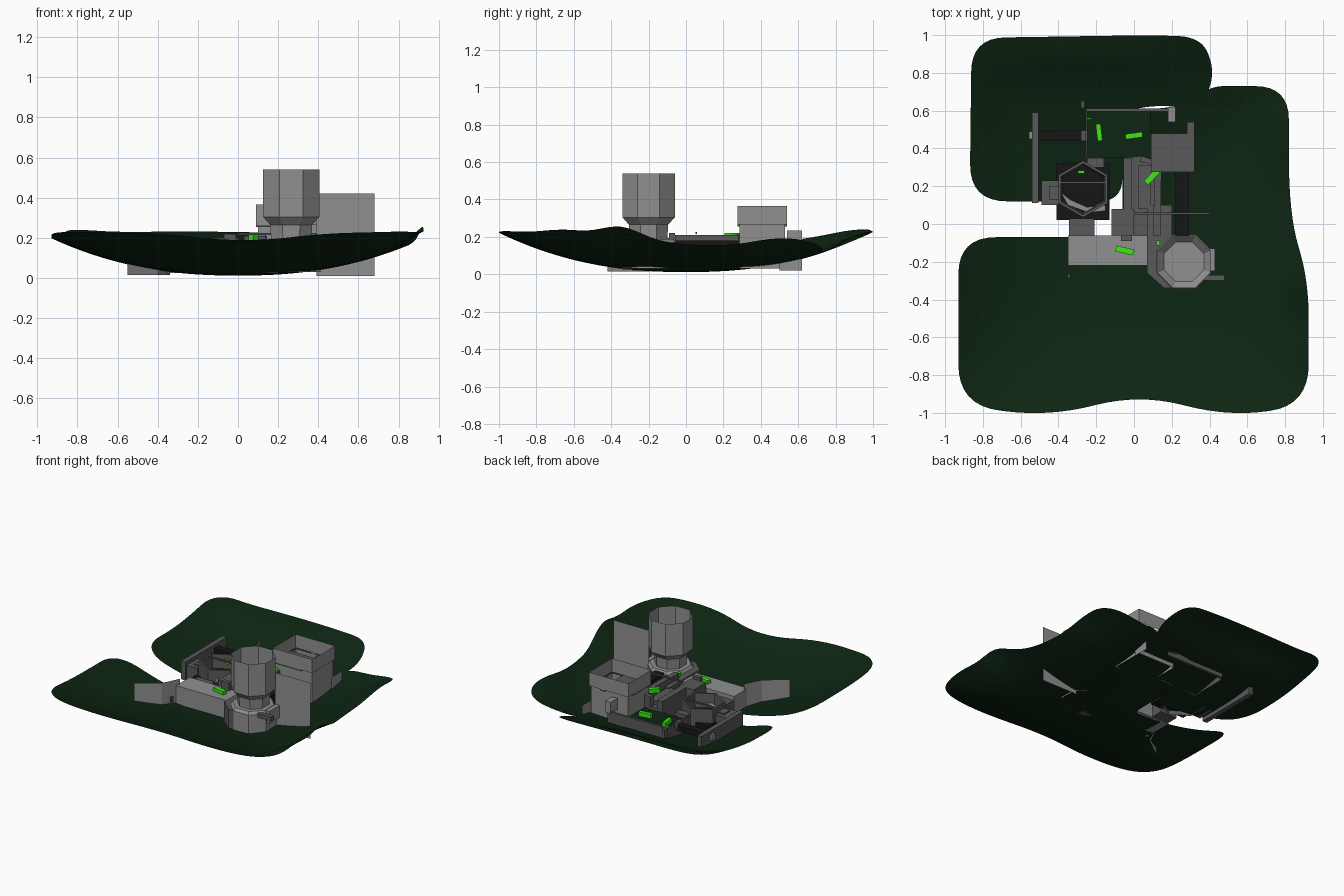
import bpy, bmesh
from math import sin, cos, pi, radians, exp
from mathutils import Vector

if "Cube" in bpy.data.objects:
    bpy.data.objects.remove(bpy.data.objects["Cube"])


def material(name, rgb):
    m = bpy.data.materials.new(name)
    m.diffuse_color = (*rgb, 1)
    m.use_nodes = True
    m.node_tree.nodes["Principled BSDF"].inputs["Base Color"].default_value = m.diffuse_color
    return m


GREEN = material("dark_green", (0.004, 0.018, 0.006))
LIME = material("bright_green", (0.045, 0.8, 0.006))
BLACK = material("black", (0.008, 0.008, 0.008))
DARK = material("dark_grey", (0.1, 0.1, 0.1))
GREY = material("grey", (0.28, 0.28, 0.28))


def make(name, bm, mat=None):
    me = bpy.data.meshes.new(name)
    bm.to_mesh(me)
    bm.free()
    ob = bpy.data.objects.new(name, me)
    bpy.context.collection.objects.link(ob)
    me.materials.append(mat or GREY)
    return ob


def box(name, x0, x1, y0, y1, z0, z1, mat=None, rot=0):
    bm = bmesh.new()
    bmesh.ops.create_cube(bm, size=1)
    for v in bm.verts:
        v.co = Vector((v.co.x * (x1 - x0), v.co.y * (y1 - y0), v.co.z * (z1 - z0)))
    ob = make(name, bm, mat)
    ob.location = ((x0 + x1) / 2, (y0 + y1) / 2, (z0 + z1) / 2)
    ob.rotation_euler.z = radians(rot)
    return ob


def prism(name, cx, cy, sides, turn, profile, mat=None, floor=None):
    """Rings of (radius, z) bridged together, with an optional floor ring."""
    bm = bmesh.new()
    rings = []
    for r, z in profile:
        rings.append([bm.verts.new((cx + r * cos(turn + 2 * pi * i / sides),
                                    cy + r * sin(turn + 2 * pi * i / sides), z)) for i in range(sides)])
    for a, b in zip(rings, rings[1:]):
        for i in range(sides):
            j = (i + 1) % sides
            bm.faces.new((a[i], a[j], b[j], b[i]))
    if floor is not None:
        bm.faces.new(rings[floor])
    return make(name, bm, mat)


def slab(name, pts, z0, z1, mat=None, wall=False):
    """Extruded outline: closed block, or an open standing sheet when wall is set."""
    bm = bmesh.new()
    lo = [bm.verts.new((x, y, z0)) for x, y in pts]
    hi = [bm.verts.new((x, y, z1)) for x, y in pts]
    n = len(pts)
    for i in range(n - 1 if wall else n):
        j = (i + 1) % n
        bm.faces.new((lo[i], lo[j], hi[j], hi[i]))
    if not wall:
        bm.faces.new(hi)
        bm.faces.new(lo[::-1])
    return make(name, bm, mat)


def rect(x0, x1, y0, y1):
    return [(x0, y0), (x1, y0), (x1, y1), (x0, y1), (x0, y0)]


# Terrain: rounded outlines, sliced into a fine mesh and raised to a bowl
BUMPS = [(.96, -.35, .07, .12, .16), (.95, -.65, .035, .15, .15), (.85, .5, .04, .15, .2),
         (-.3, .88, .03, .5, .12), (-.85, .75, .02, .15, .2)]


def height(x, y):
    r = (abs(x * 1.02) ** 6 + abs(y) ** 6) ** (1 / 6)
    z = 0.012 + 0.21 * r ** 2.3
    for bx, by, h, sx, sy in BUMPS:
        z += h * exp(-((x - bx) / sx) ** 2 - ((y - by) / sy) ** 2)
    return z


def terrain(name, outline):
    pts = []
    n = len(outline)
    for i in range(n):
        p, q = Vector(outline[i][:2]), outline[i][2]
        a, b = Vector(outline[i - 1][:2]), Vector(outline[(i + 1) % n][:2])
        s = p + (a - p).normalized() * min(q, (a - p).length * 0.48)
        e = p + (b - p).normalized() * min(q, (b - p).length * 0.48)
        for k in range(9):
            t = k / 8
            pts.append(s * (1 - t) ** 2 + p * 2 * t * (1 - t) + e * t * t)
    bm = bmesh.new()
    bm.faces.new([bm.verts.new((p.x, p.y, 0)) for p in pts])
    bmesh.ops.triangulate(bm, faces=bm.faces[:])
    for axis in ((1, 0, 0), (0, 1, 0)):
        for i in range(-19, 20):
            bmesh.ops.bisect_plane(bm, geom=bm.verts[:] + bm.edges[:] + bm.faces[:],
                                   plane_co=Vector(axis) * i * 0.05, plane_no=axis, dist=1e-5)
    for v in bm.verts:
        v.co.z = height(v.co.x, v.co.y)
    bmesh.ops.recalc_face_normals(bm, faces=bm.faces[:])
    for f in bm.faces:
        f.smooth = True
    make(name, bm, GREEN)


terrain("terrain_back", [(-.87, .12, .2), (-.065, .12, .12), (-.05, .6, .05), (.1, .625, .05),
                         (.36, .62, .15), (.43, .8, .15), (.36, .99, .22), (.1, 1, .2), (-.86, .985, .18)])
terrain("terrain_front", [(-.93, -.07, .2), (-.06, -.07, .05), (-.06, .56, .06), (.02, .6, .05), (.3, .63, .1),
                          (.4, .73, .08), (.82, .73, .18), (.82, .05, .3), (.925, -.3, .2), (.925, -.96, .22),
                          (.5, -1.02, .25), (.03, -.9, .3), (-.45, -1.02, .25), (-.93, -.96, .22)])

# Octagonal tower on its wide base
k = 1 / cos(pi / 8)
prism("tower", .265, -.2, 8, pi / 8, [(.1 * k, .19), (.105 * k, .265), (.14 * k, .305), (.14 * k, .54)], floor=1)
prism("tower_base", .265, -.2, 8, pi / 8,
      [(.145 * k, .03), (.145 * k, .17), (.13 * k, .19), (.1 * k, .19)], floor=3)
slab("tower_walkway", [(.07, .1), (.07, -.26), (.16, -.34), (.2, -.34), (.2, .1)], .025, .17, DARK)
box("tower_ledge", .37, .48, -.3, -.27, .15, .18, DARK)
box("tower_side_box", .4, .43, -.25, -.13, .1, .19)

# Thin standing walls
slab("right_wall", [(.39, -.13), (.68, -.13)], .01, .42, wall=True)
slab("left_bent_wall", [(-.55, -.42), (-.4, -.31), (-.34, -.19)], .015, .2, wall=True)
slab("back_right_wall", [(.41, .5), (.41, .62)], .02, .15, wall=True)
box("long_left_wall", -.54, -.505, .11, .59, .03, .165, DARK)
box("long_wall_bracket", -.555, -.54, .45, .49, .1, .14)

# Stepped hopper with an open top
slab("hopper_bin", rect(.09, .41, .275, .54), .265, .365, wall=True)
slab("hopper_floor", [(.09, .275), (.32, .275), (.32, .54), (.28, .54), (.28, .48), (.09, .48)], .255, .265, DARK)
slab("hopper_base", rect(.1, .4, .285, .53), .03, .265, wall=True)

# Front block and stepped neighbour
box("front_block", -.35, .08, -.22, -.06, .025, .16)
box("front_annex", -.345, -.21, -.06, .03, .03, .13, DARK)
box("front_post", -.352, -.34, -.285, -.265, .02, .1, DARK)

# Hexagonal room
hx, hy = -.27, .185
prism("hex_room_wall", hx, hy, 6, pi / 2, [(.15, .03), (.15, .2), (.135, .2), (.125, .1)], DARK)
prism("hex_room_floor", hx, hy, 6, pi / 2, [(.14, .06), (.125, .07)], BLACK, floor=1)
box("hex_plinth", -.41, -.13, .02, .32, .06, .1, BLACK)
box("hex_beam", hx - .13, hx + .13, .215, .225, .19, .2, DARK)
slab("hex_curved_plate", [(-.39, .17), (-.35, .1), (-.24, .06), (-.15, .07), (-.15, .1), (-.25, .09), (-.34, .13)],
     .12, .135)
box("hex_side_block", -.49, -.4, .1, .23, .05, .15, DARK)
box("hex_side_cap", -.45, -.4, .13, .2, .14, .16, DARK)
box("hex_back_step", -.25, -.16, .3, .35, .03, .15, DARK)

# Central corridor with chamfered end and raised side rails
slab("corridor_base", [(-.055, -.06), (.13, -.06), (.145, .28), (.1, .34), (.04, .36), (-.055, .35)], .03, .14, DARK)
box("corridor_left_rail", -.055, -.01, -.05, .35, .14, .2, DARK)
slab("corridor_right_rail", [(.1, -.06), (.14, -.06), (.145, .28), (.1, .34), (.04, .36), (.03, .33),
                             (.08, .32), (.11, .27)], .14, .21, DARK)
box("corridor_strip", .02, .09, .08, .31, .14, .165, DARK)
box("corridor_cabinet", -.12, 0, -.06, .08, .1, .2, DARK)
box("corridor_hatch", -.07, -.01, -.09, -.06, .1, .22, DARK)
box("cross_bar", 0, .4, .05, .06, .215, .225, DARK)
box("right_conveyor", .22, .29, -.06, .28, .1, .18, BLACK)

# Back yard with rails and posts
box("yard_floor", -.25, .09, .35, .6, .105, .12, GREEN)
box("yard_back_wall", -.255, .21, .595, .612, .05, .16, DARK)
box("yard_left_wall", -.255, -.245, .35, .6, .03, .14, DARK)
box("yard_corner_block", .18, .22, .54, .62, .15, .235)
box("yard_post", -.28, -.262, .615, .65, .1, .17, DARK)
box("left_conveyor", -.505, -.26, .44, .495, .1, .14, BLACK)
box("conveyor_end", -.28, -.255, .44, .495, .1, .16, DARK)

# Bright green crates: centre, size, turn, base height
crates = [(-.185, .485, .026, .09, 7, .12), (.0, .468, .09, .028, 8, .12), (.095, .25, .09, .032, 47, .19),
          (-.05, -.14, .095, .032, -13, .155), (-.28, .275, .035, .015, 0, .15), (.06, .572, .006, .04, 0, .12),
          (-.24, .557, .03, .008, 0, .12), (.128, -.1, .02, .025, 0, .165)]
for i, (x, y, w, d, turn, z) in enumerate(crates):
    box(f"green_crate_{i + 1}", x - w / 2, x + w / 2, y - d / 2, y + d / 2, z, z + .03, LIME, turn)
